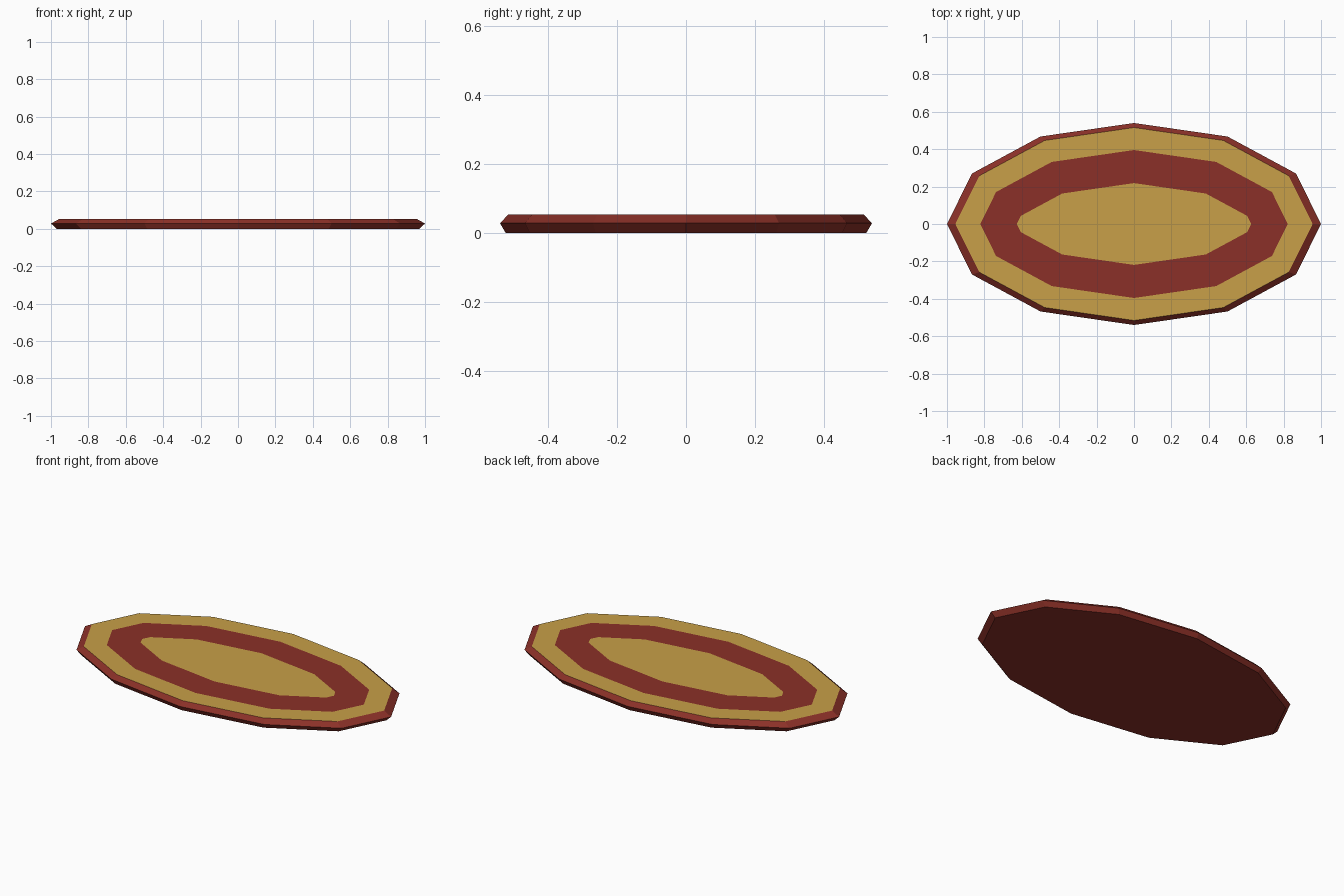
import bpy, bmesh, math

if "Cube" in bpy.data.objects:
    bpy.data.objects.remove(bpy.data.objects["Cube"])

SIDES, RX, RY = 12, 1.0, 0.54


def material(name, color):
    m = bpy.data.materials.new(name)
    m.diffuse_color = (*color, 1)
    m.use_nodes = True
    m.node_tree.nodes["Principled BSDF"].inputs["Base Color"].default_value = m.diffuse_color
    return m


def ring(bm, scale, z):
    return [bm.verts.new((RX * scale * math.cos(a), RY * scale * math.sin(a), z))
            for a in (2 * math.pi * i / SIDES for i in range(SIDES))]


RED, GOLD = 0, 1
bm = bmesh.new()

# Bevelled oval slab: bottom, widest edge, top
rings = [ring(bm, s, z) for s, z in ((0.97, 0.0), (1.0, 0.028), (0.955, 0.053))]
for low, high in zip(rings, rings[1:]):
    for i in range(SIDES):
        j = (i + 1) % SIDES
        bm.faces.new((low[i], low[j], high[j], high[i]))
bm.faces.new(rings[0][::-1])
top = bm.faces.new(rings[-1])

# Concentric woven bands: gold border, red band, gold centre
bm.normal_update()
for width, band in ((0.119, GOLD), (0.175, RED)):
    border = bmesh.ops.inset_individual(bm, faces=[top], thickness=width,
                                        use_even_offset=True)["faces"]
    for f in border:
        f.material_index = band
top.material_index = GOLD

mesh = bpy.data.meshes.new("oval_rug")
bm.to_mesh(mesh)
bm.free()
mesh.materials.append(material("rug_red", (0.258, 0.030, 0.021)))
mesh.materials.append(material("rug_gold", (0.578, 0.351, 0.065)))
rug = bpy.data.objects.new("oval_rug", mesh)
bpy.context.collection.objects.link(rug)
